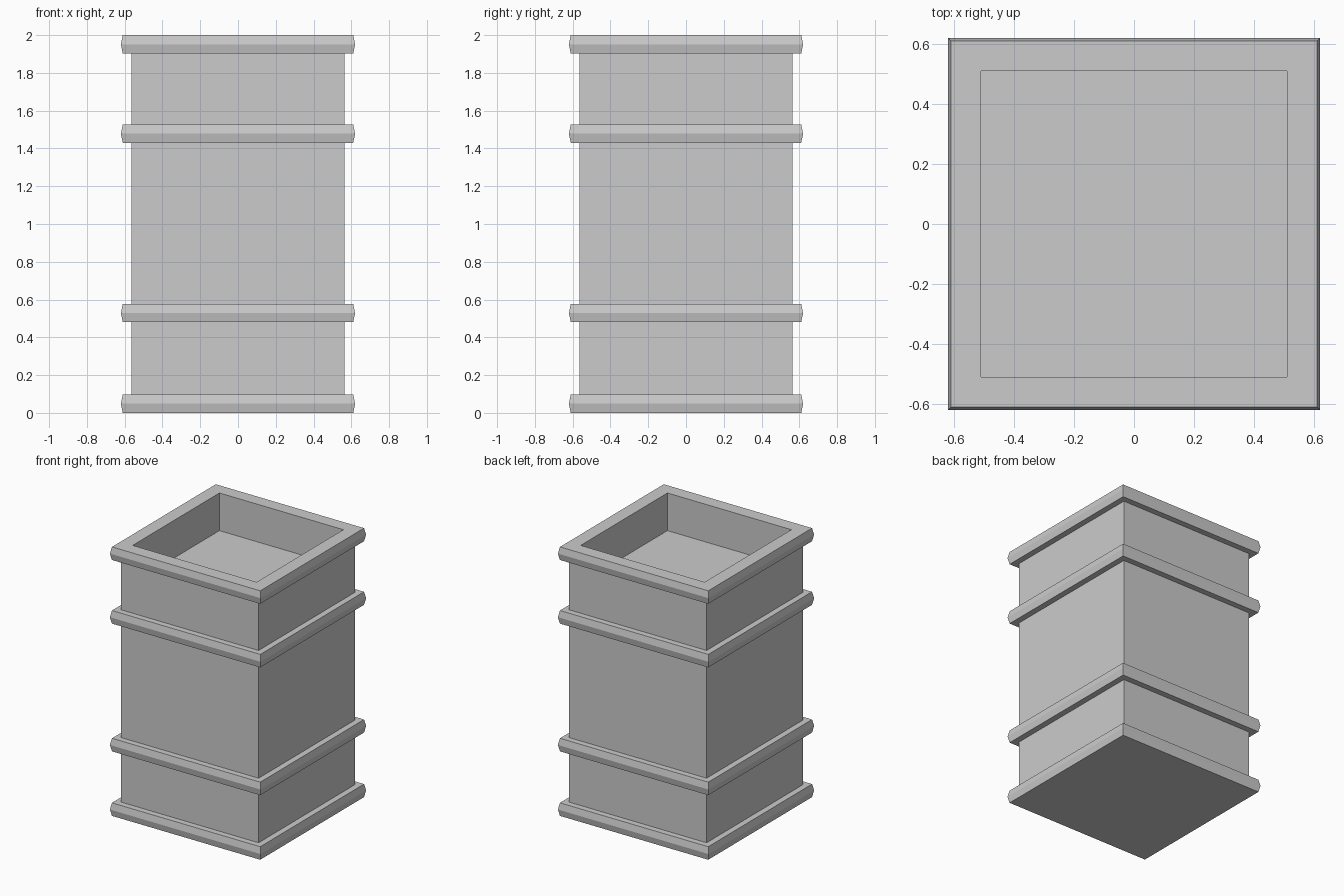
import bpy, bmesh

if "Cube" in bpy.data.objects:
    bpy.data.objects.remove(bpy.data.objects["Cube"])

BODY, EDGE, RIDGE, INNER = 0.565, 0.61, 0.62, 0.51   # half widths
BAND_H, FLOOR_Z = 0.097, 1.72


def square_sweep(name, profile, cap_start=False, cap_end=False):
    """Stack square loops along a (half width, z) profile and skin them."""
    bm = bmesh.new()
    loops = [[bm.verts.new((sx * r, sy * r, z))
              for sx, sy in ((-1, -1), (1, -1), (1, 1), (-1, 1))]
             for r, z in profile]
    for a, b in zip(loops, loops[1:]):
        for i in range(4):
            j = (i + 1) % 4
            bm.faces.new((a[i], a[j], b[j], b[i]))
    if cap_start:
        bm.faces.new(loops[0][::-1])
    if cap_end:
        bm.faces.new(loops[-1])
    mesh = bpy.data.meshes.new(name)
    bm.to_mesh(mesh)
    bm.free()
    obj = bpy.data.objects.new(name, mesh)
    bpy.context.collection.objects.link(obj)
    return obj


def band(z):
    """Outer outline of a moulding with a pointed middle ridge."""
    return [(EDGE, z), (RIDGE, z + BAND_H / 2), (EDGE, z + BAND_H)]


top_z = 2 - BAND_H

# Plain square walls
square_sweep("column_walls", [(BODY, BAND_H), (BODY, top_z)])

# Base moulding, closed underneath
square_sweep("base_moulding", band(0) + [(BODY, BAND_H)], cap_start=True)

# Two middle mouldings
for name, z in (("lower_moulding", 0.48), ("upper_moulding", 1.43)):
    square_sweep(name, [(BODY, z)] + band(z) + [(BODY, z + BAND_H)])

# Rim moulding with the recessed basin
square_sweep("rim_and_basin",
             [(BODY, top_z)] + band(top_z) + [(INNER, 2), (INNER, FLOOR_Z)],
             cap_end=True)
